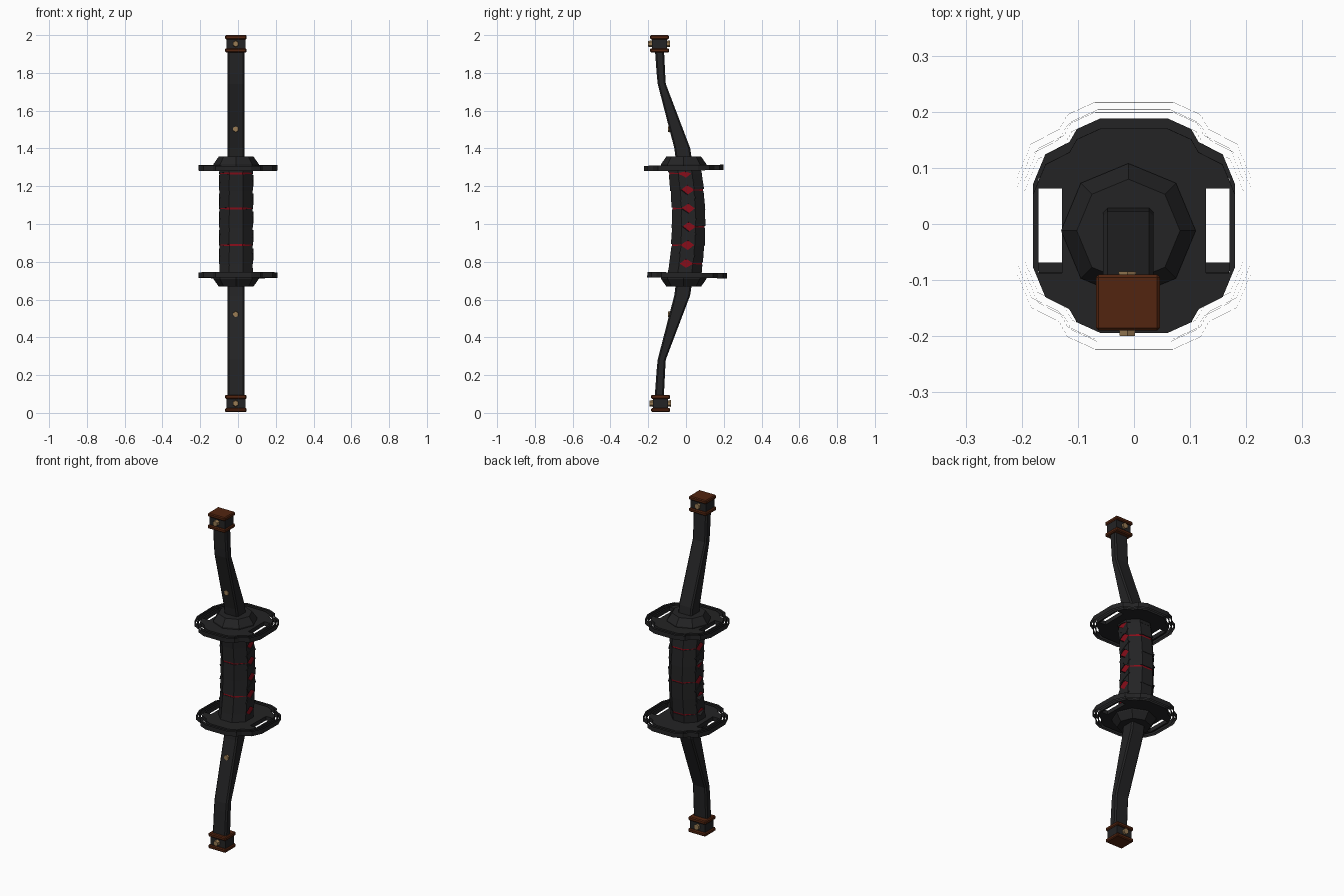
import bpy
import bmesh
import math
from mathutils import Matrix, Vector

default = bpy.data.objects.get("Cube")
if default:
    bpy.data.objects.remove(default, do_unlink=True)

CX = -0.01  # x of the bow's centre line


def material(name, rgb):
    m = bpy.data.materials.new(name)
    m.use_nodes = True
    m.diffuse_color = (*rgb, 1)
    m.node_tree.nodes["Principled BSDF"].inputs["Base Color"].default_value = (*rgb, 1)
    return m


CHARCOAL = material("charcoal", (0.017, 0.017, 0.018))
BROWN = material("brown_leather", (0.085, 0.018, 0.005))
BRASS = material("brass", (0.32, 0.2, 0.09))
RED = material("red_cloth", (0.25, 0.004, 0.01))


def finish(name, bm, mat, solid=True):
    if solid:
        bmesh.ops.recalc_face_normals(bm, faces=bm.faces)
    mesh = bpy.data.meshes.new(name)
    bm.to_mesh(mesh)
    bm.free()
    mesh.materials.append(mat)
    obj = bpy.data.objects.new(name, mesh)
    bpy.context.collection.objects.link(obj)
    return obj


def loft(name, loops, mat, caps=True):
    """Skin a row of equal-length closed loops."""
    bm = bmesh.new()
    rows = [[bm.verts.new(p) for p in loop] for loop in loops]
    n = len(rows[0])
    for a, b in zip(rows, rows[1:]):
        for i in range(n):
            j = (i + 1) % n
            bm.faces.new((a[i], a[j], b[j], b[i]))
    if caps:
        bm.faces.new(rows[0])
        bm.faces.new(rows[-1])
    return finish(name, bm, mat)


def box(name, x0, x1, y0, y1, z0, z1, mat, bevel=0.0):
    bm = bmesh.new()
    bmesh.ops.create_cube(bm, size=1)
    for v in bm.verts:
        v.co = Vector((x0 if v.co.x < 0 else x1,
                       y0 if v.co.y < 0 else y1,
                       z0 if v.co.z < 0 else z1))
    if bevel:
        bmesh.ops.bevel(bm, geom=bm.edges[:], offset=bevel, segments=1, affect='EDGES')
    return finish(name, bm, mat)


def pin(name, y, z, depth=0.02, radius=0.018):
    """Hexagonal stud pointing along y."""
    bm = bmesh.new()
    turn = Matrix.Translation((CX - 0.002, y, z)) @ Matrix.Rotation(math.pi / 2, 4, 'X')
    bmesh.ops.create_cone(bm, cap_ends=True, segments=6, radius1=radius,
                          radius2=radius * 0.85, depth=depth, matrix=turn)
    return finish(name, bm, BRASS)


def ring(radius, y, z, sides=8, turn=0.0):
    return [(CX + radius * math.cos(turn + math.tau * i / sides),
             y + radius * math.sin(turn + math.tau * i / sides), z) for i in range(sides)]


# --- limbs: chamfered bars that bend forward ---
def limb_section(z, y0, y1, half=0.045, c=0.008):
    x0, x1 = CX - half, CX + half
    return [(x0 + c, y0, z), (x1 - c, y0, z), (x1, y0 + c, z), (x1, y1 - c, z),
            (x1 - c, y1, z), (x0 + c, y1, z), (x0, y1 - c, z), (x0, y0 + c, z)]


LIMB = [(0.30, -0.05, 0.035), (0.39, -0.062, 0.022), (0.73, -0.15, -0.107),
        (0.78, -0.155, -0.11), (0.92, -0.165, -0.117)]
MID = 1.012
for side, sign in (("upper", 1), ("lower", -1)):
    loft(side + "_limb", [limb_section(MID + sign * h, a, b) for h, a, b in LIMB], CHARCOAL)
    pin(side + "_limb_pin", -0.084, MID + sign * 0.49)

# --- tip caps: dark block between two leather collars ---
for side, z0, dy in (("upper", 1.908, 0.0), ("lower", 0.004, 0.006)):
    box(side + "_tip_block", CX - 0.05, CX + 0.05, -0.18 + dy, -0.10 + dy,
        z0 + 0.01, z0 + 0.085, CHARCOAL)
    for part, lo in (("bottom", 0.0), ("top", 0.07)):
        box(f"{side}_tip_{part}_collar", CX - 0.058, CX + 0.056, -0.19 + dy, -0.09 + dy,
            z0 + lo, z0 + lo + 0.022, BROWN, 0.005)
    pin(side + "_tip_front_pin", -0.19 + dy, z0 + 0.046)
    pin(side + "_tip_back_pin", -0.095 + dy, z0 + 0.046)


# --- guards: notched plate with side slots and an open outer rim ---
QUARTER = [(0.18, 0.065), (0.158, 0.118), (0.115, 0.14), (0.102, 0.163), (0.06, 0.182)]
OUTLINE = (QUARTER + [(-x, y) for x, y in reversed(QUARTER)]
           + [(-x, -y) for x, y in QUARTER] + [(x, -y) for x, y in reversed(QUARTER)])
SLOT = 0.075
for side, sign, cy, z in (("upper", 1, -0.012, 1.297), ("lower", -1, 0.006, 0.729)):
    place = Matrix.Translation((0, cy, z)) @ Matrix.Rotation(sign * math.radians(0.8), 4, 'X')

    bm = bmesh.new()
    bm.faces.new([bm.verts.new((x, y, -0.012)) for x, y in OUTLINE])
    for axis, at in (((1, 0, 0), 0.128), ((1, 0, 0), 0.170), ((1, 0, 0), -0.128),
                     ((1, 0, 0), -0.170), ((0, 1, 0), SLOT), ((0, 1, 0), -SLOT)):
        bmesh.ops.bisect_plane(bm, geom=bm.verts[:] + bm.edges[:] + bm.faces[:],
                               plane_co=Vector(axis) * at, plane_no=axis)
    slots = [f for f in bm.faces if 0.128 < abs(f.calc_center_median().x) < 0.170
             and abs(f.calc_center_median().y) < SLOT - 0.005]
    bmesh.ops.delete(bm, geom=slots, context='FACES')
    grown = bmesh.ops.extrude_face_region(bm, geom=bm.faces[:], use_keep_orig=True)
    bmesh.ops.translate(bm, vec=(0, 0, 0.024),
                        verts=[g for g in grown["geom"] if isinstance(g, bmesh.types.BMVert)])
    plate = finish(side + "_guard_plate", bm, CHARCOAL)
    plate.matrix_world = place

    for part, grow in (("inner", 1.085), ("outer", 1.16)):
        rim = loft(f"{side}_guard_{part}_rim",
                   [[(x * grow, y * grow, h) for x, y in OUTLINE] for h in (-0.014, 0.014)],
                   CHARCOAL, caps=False)
        rim.matrix_world = place

    # tapered octagonal hub facing the limb
    loft(side + "_hub", [ring(0.12, -0.012, z + sign * 0.005), ring(0.12, -0.012, z + sign * 0.02),
                         ring(0.092, -0.012, z + sign * 0.06)], CHARCOAL)


# --- grip: red octagonal core under pinched dark wrap bands ---
def bow(z):
    """Backward bulge of the grip at height z."""
    return 0.014 - 0.022 * ((z - MID) / 0.28) ** 2


EIGHTH = math.pi / 8
CORE_R = 0.084 / math.cos(EIGHTH)
heights = [0.73 + 0.0566 * i for i in range(11)]
loft("grip_core", [ring(CORE_R, bow(z), z, 8, EIGHTH) for z in heights], RED)


def band_loop(radius, z, slope, pinch):
    """Octagon with a midpoint on each side flat, shifted in z by pinch there."""
    pts = []
    for i in range(8):
        a = EIGHTH + i * math.pi / 4
        x, y = radius * math.cos(a), radius * math.sin(a)
        pts.append((CX + x, y + bow(z), z + slope * y))
        if i in (3, 7):
            pts.append((CX + (x if i == 3 else radius * math.cos(EIGHTH)),
                        bow(z), z + pinch))
    return pts


edges = [0.735, 0.79, 0.888, 0.985, 1.082, 1.18, 1.268, 1.292]
for i, (z0, z1) in enumerate(zip(edges, edges[1:])):
    slope = 0.06 if i % 2 else -0.06
    pinch = min(0.026, (z1 - z0) * 0.4)
    low = pinch if i else 0
    high = pinch if i < len(edges) - 2 else 0
    r = CORE_R + 0.003
    loft(f"grip_wrap_{i + 1}", [band_loop(r + 0.003, z0, slope, low),
                                band_loop(r, z1, slope, -high)], CHARCOAL)

# crossing strands that tie neighbouring wraps together on both sides
for i, z in enumerate(edges[1:-2]):
    zc = z + 0.049
    for sx, label in ((1, "left"), (-1, "right")):
        strand = box(f"{label}_strand_{i + 1}", -0.004, 0.004, -0.04, 0.04, -0.014, 0.014, CHARCOAL)
        tilt = Matrix.Rotation(math.radians(28 * sx * (1 if i % 2 else -1)), 4, 'X')
        strand.matrix_world = Matrix.Translation((CX + sx * 0.087, bow(zc), zc)) @ tilt
